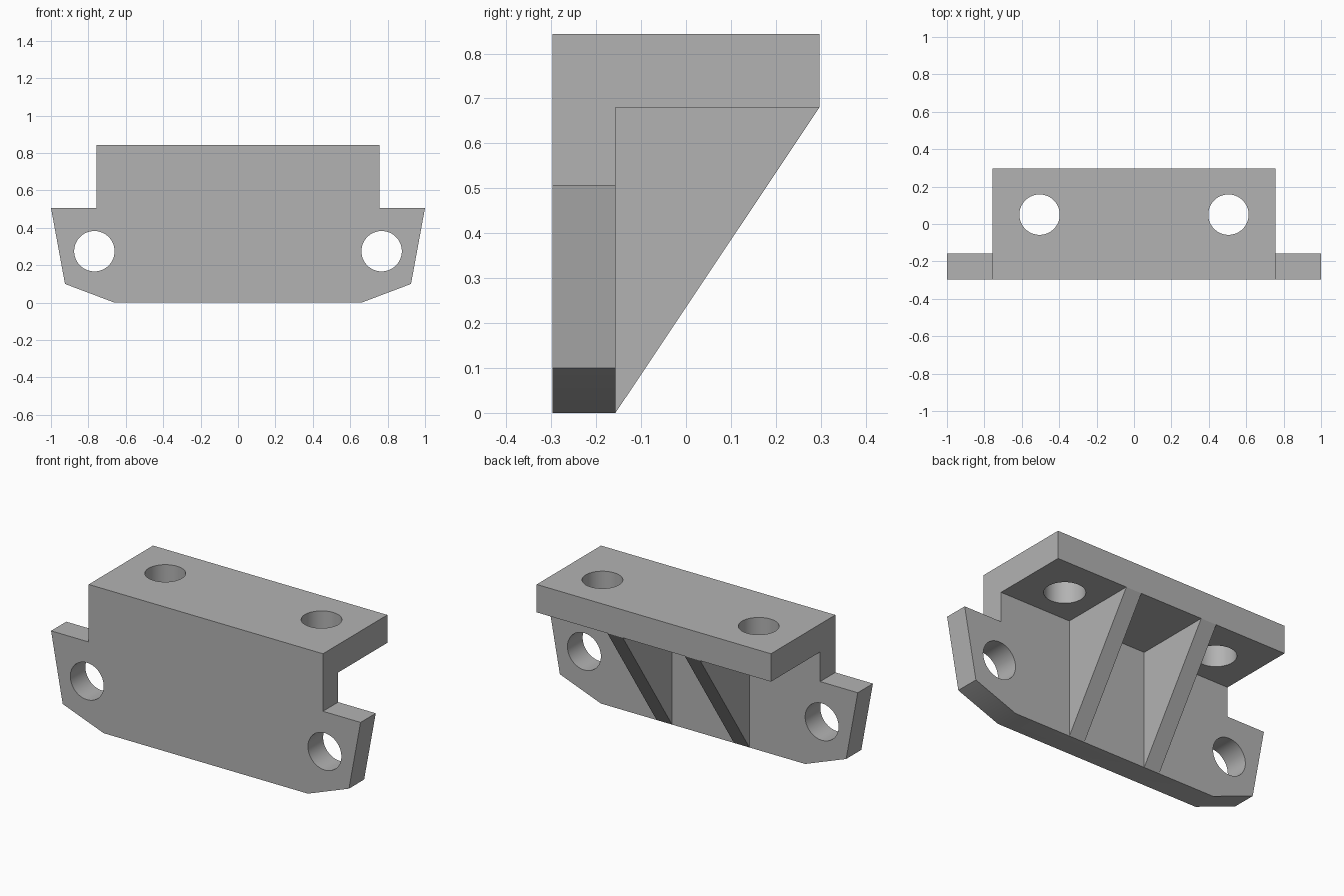
import bpy
import bmesh
import math
from mathutils import Vector

if "Cube" in bpy.data.objects:
    bpy.data.objects.remove(bpy.data.objects["Cube"], do_unlink=True)

FRONT, PLATE_BACK, BACK = -0.297, -0.157, 0.297
SHELF_LOW, TOP = 0.68, 0.843
HALF = 0.757
HOLE = 0.108

grey = bpy.data.materials.new("plain grey")
grey.use_nodes = True
colour = (0.45, 0.45, 0.45, 1)
grey.diffuse_color = colour
grey.node_tree.nodes["Principled BSDF"].inputs["Base Color"].default_value = colour


def prism(name, points, offset):
    """Extrude a closed outline of 3D points along an offset."""
    bm = bmesh.new()
    face = bm.faces.new([bm.verts.new(p) for p in points])
    ext = bmesh.ops.extrude_face_region(bm, geom=[face], use_keep_orig=True)
    moved = [v for v in ext["geom"] if isinstance(v, bmesh.types.BMVert)]
    bmesh.ops.translate(bm, vec=Vector(offset), verts=moved)
    bmesh.ops.recalc_face_normals(bm, faces=bm.faces)
    mesh = bpy.data.meshes.new(name)
    bm.to_mesh(mesh)
    bm.free()
    mesh.materials.append(grey)
    obj = bpy.data.objects.new(name, mesh)
    bpy.context.collection.objects.link(obj)
    return obj


def ring(sides=64):
    for i in range(sides):
        a = math.tau * i / sides
        yield HOLE * math.cos(a), HOLE * math.sin(a)


def combine(target, other, operation):
    """Apply a boolean and discard the second part."""
    mod = target.modifiers.new(operation.lower(), "BOOLEAN")
    mod.operation = operation
    mod.solver = "EXACT"
    mod.object = other
    bpy.context.view_layer.objects.active = target
    bpy.ops.object.modifier_apply(modifier=mod.name)
    bpy.data.objects.remove(other, do_unlink=True)


# Front plate with shouldered, tapered ears
half = [(0.66, 0), (0.925, 0.1), (1, 0.507), (HALF, 0.507), (HALF, TOP)]
outline = half + [(-x, z) for x, z in reversed(half)]
bracket = prism("mounting_bracket", [(x, FRONT, z) for x, z in outline],
                (0, PLATE_BACK - FRONT, 0))

# Top shelf
shelf = prism("top_shelf",
              [(-HALF, y, z) for y, z in ((FRONT, SHELF_LOW), (BACK, SHELF_LOW),
                                          (BACK, TOP), (FRONT, TOP))],
              (2 * HALF, 0, 0))
combine(bracket, shelf, "UNION")

# Two sloping ribs, rooted inside the plate and shelf
rib_side = [(PLATE_BACK, 0), (BACK, SHELF_LOW), (0.2, 0.75), (-0.2, 0.75), (-0.2, 0.1)]
for left in (-0.3, 0.2):
    rib = prism("support_rib", [(left, y, z) for y, z in rib_side], (0.1, 0, 0))
    combine(bracket, rib, "UNION")

# Bolt holes through the ears and the shelf
for side in (-1, 1):
    ear = prism("ear_hole_cutter",
                [(side * 0.768 + u, -0.5, 0.275 + v) for u, v in ring()], (0, 0.5, 0))
    combine(bracket, ear, "DIFFERENCE")
    bore = prism("shelf_hole_cutter",
                 [(side * 0.505 + u, 0.05 + v, 0.6) for u, v in ring()], (0, 0, 0.4))
    combine(bracket, bore, "DIFFERENCE")

# Smooth bores, crisp edges
bpy.ops.object.select_all(action="DESELECT")
bracket.select_set(True)
bpy.context.view_layer.objects.active = bracket
bpy.ops.object.shade_smooth_by_angle(angle=math.radians(30))
